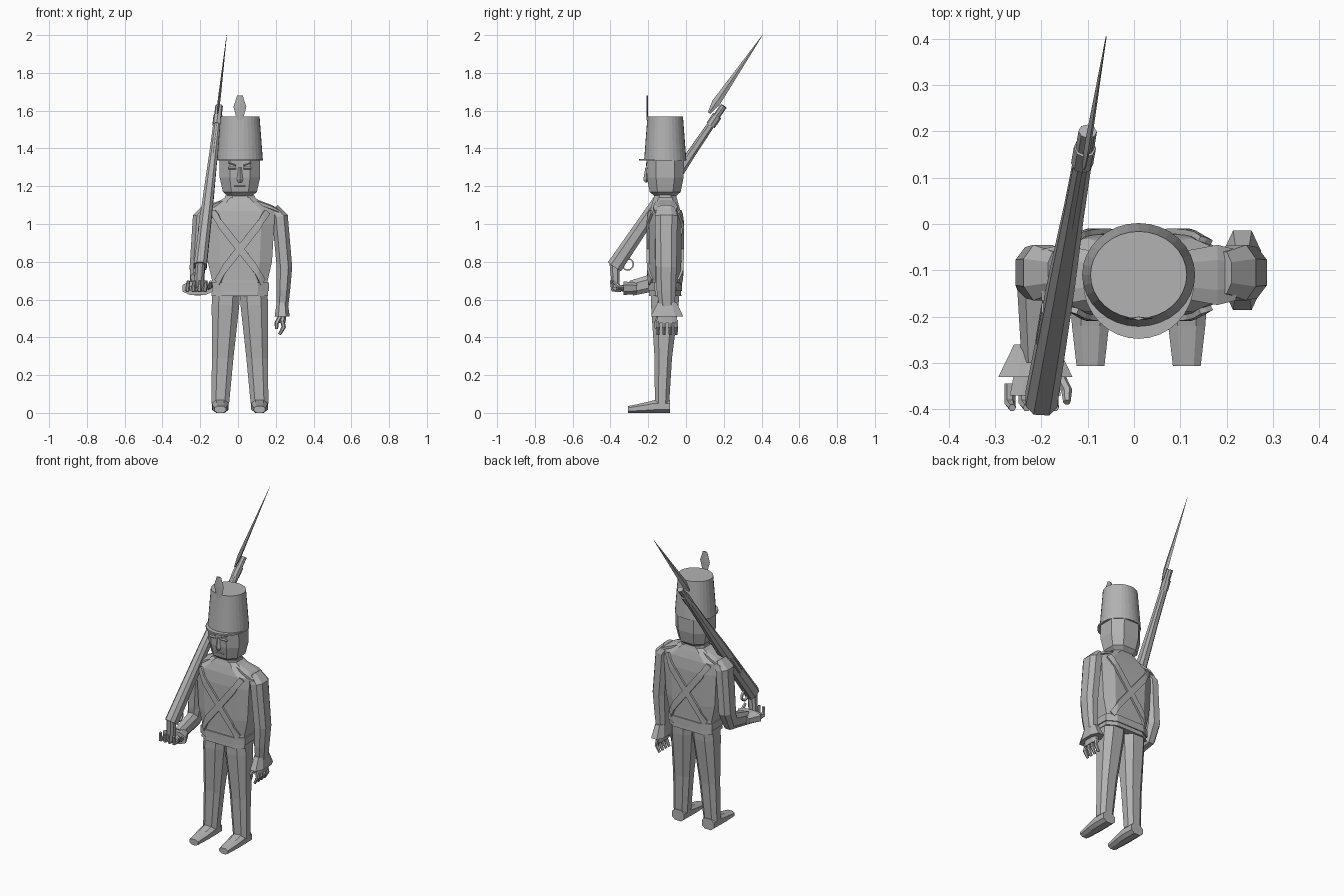
import bpy, bmesh, math
from mathutils import Vector
from mathutils.bvhtree import BVHTree

default_cube = bpy.data.objects.get("Cube")
if default_cube:
    bpy.data.objects.remove(default_cube)

grey = (.45, .45, .45, 1)
material = bpy.data.materials.new("plain grey")
material.use_nodes = True
material.diffuse_color = grey
material.node_tree.nodes["Principled BSDF"].inputs["Base Color"].default_value = grey

X, Y, Z = Vector((1, 0, 0)), Vector((0, 1, 0)), Vector((0, 0, 1))
centre = Vector((.01, -.11, 0))
sides = (("right", -1), ("left", 1))


def add_object(name, bm):
    bmesh.ops.recalc_face_normals(bm, faces=bm.faces)
    mesh = bpy.data.meshes.new(name)
    bm.to_mesh(mesh)
    bm.free()
    mesh.materials.append(material)
    created = bpy.data.objects.new(name, mesh)
    bpy.context.collection.objects.link(created)
    return created


def bridge(bm, first, second):
    """Join two rings of vertices with a band of faces."""
    count = len(first)
    for i in range(count):
        j = (i + 1) % count
        bm.faces.new((first[i], first[j], second[j], second[i]))


def chamfered_square(cut):
    return [(1, -cut), (1, cut), (cut, 1), (-cut, 1), (-1, cut), (-1, -cut), (-cut, -1), (cut, -1)]


def polygon(count):
    angles = [math.tau * i / count for i in range(count)]
    return [(math.cos(angle), math.sin(angle)) for angle in angles]


def loft(name, path, widths, depths, outline=chamfered_square(.5), axis=None):
    """Skin one outline along a path; without an axis the rings follow the path."""
    bm = bmesh.new()
    path = [Vector(point) for point in path]
    rings = []
    for i, point in enumerate(path):
        along = axis or (path[min(i + 1, len(path) - 1)] - path[max(i - 1, 0)]).normalized()
        reference = Y if abs(along.x) > .9 else X
        across = (reference - along * reference.dot(along)).normalized()
        upward = along.cross(across)
        rings.append([bm.verts.new(point + across * u * widths[i] + upward * v * depths[i])
                      for u, v in outline])
    for lower, upper in zip(rings, rings[1:]):
        bridge(bm, lower, upper)
    bm.faces.new(rings[0])
    bm.faces.new(rings[-1])
    return add_object(name, bm)


def column(name, heights, widths, depths, outline=chamfered_square(.5), forward=0):
    """Upright part on the body centre line."""
    path = [centre + Z * height - Y * forward for height in heights]
    return loft(name, path, widths, depths, outline, Z)


def face_bar(name, start, end, thickness):
    """Thin painted-on detail across the face."""
    loft(name, [start, end], [thickness] * 2, [thickness] * 2, polygon(4), X)


def finger(name, root, reach, curl):
    """Two-jointed finger: reach from the knuckle, then curl at the middle joint."""
    knuckle = root + reach
    thick = [.012, .012, .008]
    loft(name, [root, knuckle, knuckle + curl], thick, thick, polygon(6))


def arm(side, shoulder, upper, elbow, forearm, wrist):
    """Sleeve through five joints with a narrow start and a tapered wrist."""
    loft(side + "_sleeve", [shoulder, upper, elbow, forearm, wrist],
         [.025, .042, .041, .036, .03], [.045, .06, .055, .05, .04])


# Hat with a peak and a plume
round_outline = polygon(32)
brim, crown_top = 1.335, 1.57
column("hat_crown", [brim, crown_top], [.122, .104], [.112, .094], round_outline)
column("hat_peak", [brim, brim + .01], [.12] * 2, [.123] * 2, round_outline, .015)
column("hat_plume", [crown_top - .02, 1.62, 1.68], [.015, .034, .015], [.004] * 3, polygon(4), .094)

# Head and face
column("head", [1.145, 1.17, 1.245, brim], [.06, .09, .107, .107], [.055, .082, .097, .1])
column("neck", [1.1, 1.16], [.085, .07], [.062, .052])
column("nose", [1.3, 1.235, 1.22], [.008, .016, .01], [.005, .016, .006], polygon(4), .1)
face_front = centre - Y * .098
face_bar("mouth", face_front + Vector((-.03, .01, 1.2)), face_front + Vector((.03, .01, 1.2)), .004)
for side, sign in sides:
    inner, outer = [face_front + X * sign * reach for reach in (.02, .06)]
    face_bar(side + "_eye", inner + Z * 1.295, outer + Z * 1.295, .007)
    face_bar(side + "_eyebrow", inner + Z * 1.31, outer + Z * 1.325, .005)

# Coat, collar and belt
coat_outline = chamfered_square(.62)
coat = column("coat", [.62, .7, .8, 1, 1.07, 1.115, 1.14], [.15, .147, .17, .182, .185, .115, .08],
              [.085, .082, .085, .087, .08, .068, .06], coat_outline)
column("collar", [1.125, 1.15], [.084, .078], [.064, .058])
column("belt", [.645, .69], [.155] * 2, [.09] * 2, coat_outline)

# Crossed straps laid on the coat, front and back
coat_mesh = bmesh.new()
coat_mesh.from_mesh(coat.data)
coat_surface = BVHTree.FromBMesh(coat_mesh)
coat_mesh.free()
steps = 14
for facing, direction in (("front", -1), ("back", 1)):
    for side, sign in sides:
        bm = bmesh.new()
        shoulder_end = centre + Vector((sign * .16, direction * .11, 1.07))
        waist_end = centre + Vector((-sign * .14, direction * .11, .69))
        half_width = Vector((.015, 0, -sign * .012))
        rows = []
        for i in range(steps + 1):
            middle = shoulder_end.lerp(waist_end, i / steps)
            row = []
            for edge in (-1, 0, 1):
                spot, normal, _, _ = coat_surface.find_nearest(middle + half_width * edge)
                row.append(bm.verts.new(spot + normal * .007))
            rows.append(row)
        for first, second in zip(rows, rows[1:]):
            for j in range(2):
                bm.faces.new((first[j], first[j + 1], second[j + 1], second[j]))
        strap = add_object(f"{side}_strap_{facing}", bm)
        solid = strap.modifiers.new("thickness", "SOLIDIFY")
        solid.thickness, solid.offset = .012, 0

# Trousers, shoes and shoulder pieces
for side, sign in sides:
    hip = centre + Vector((sign * .072, 0, .65))
    ankle = centre + Vector((sign * .104, -.017, .05))
    loft(side + "_trouser_leg", [hip, hip.lerp(ankle, .13), hip.lerp(ankle, .6), ankle],
         [.073, .073, .057, .047], [.075, .073, .046, .038], axis=Z)
    halves = [.034, .034, .027, .018]
    shoe_path = [(ankle.x, y, half) for y, half in zip((-.084, -.165, -.22, -.307), halves)]
    loft(side + "_shoe", shoe_path, [.042, .044, .04, .03], halves, axis=-Y)
    shoulder_path = [centre + Vector((sign * reach, 0, height))
                     for reach, height in ((.09, 1.115), (.17, 1.085), (.21, 1.066))]
    loft(side + "_shoulder_piece", shoulder_path, [.05, .065, .055], [.015, .015, .01], axis=X)

# Left arm hanging at the side
left_wrist = Vector((.234, -.1, .55))
arm("left", (.19, -.105, 1.085), (.222, -.105, 1.04), (.246, -.105, .77), (.24, -.105, .65), left_wrist)
loft("left_cuff", [left_wrist + Z * .035, left_wrist - Z * .04], [.029, .04], [.05, .086], axis=Z)
left_knuckles = left_wrist - Z * .075
loft("left_palm", [left_wrist, left_knuckles], [.022, .018], [.045, .056])
for i in range(4):
    root = left_knuckles + Vector((0, i * .032 - .048, .015))
    finger(f"left_finger_{i + 1}", root, Vector((.008, 0, -.035)), Vector((-.022, 0, -.04)))
finger("left_thumb", left_wrist + Vector((-.01, -.045, -.04)), Vector((-.02, -.013, -.035)), Z * -.03)

# Right arm bent forward, hand cupped under the musket
right_wrist = Vector((-.213, -.29, .66))
arm("right", (-.165, -.105, 1.085), (-.197, -.105, 1.04), (-.215, -.105, .77), (-.216, -.13, .7), right_wrist)
loft("right_cuff", [right_wrist + Y * .03, right_wrist - Y * .04], [.046, .08], [.03, .036], axis=-Y)
loft("right_palm", [right_wrist, right_wrist - Y * .08], [.04, .055], [.018, .015])
for i in range(4):
    root = right_wrist + Vector((i * .031 - .055, -.055, -.01))
    finger(f"right_finger_{i + 1}", root, Y * -.042, Vector((.005, -.01, .05)))
finger("right_thumb", right_wrist + Vector((.048, -.03, 0)), Vector((.02, -.04, .01)), Vector((0, -.025, .025)))

# Musket: butt, stock and barrel share one line
stock_end, muzzle = Vector((-.2, -.378, .775)), Vector((-.1, .2, 1.625))
at = stock_end.lerp
behind = Vector((0, -.01, .008))
loft("musket_butt", [(-.208, -.372, .66), stock_end + Z * .025], [.026, .024], [.02, .028], axis=Z)
loft("musket_stock", [stock_end, at(muzzle, .45), at(muzzle, .7), at(muzzle, .92)],
     [.034, .028, .022, .019], [.042, .034, .023, .019])
loft("musket_barrel", [at(muzzle, .35) + behind, muzzle], [.02] * 2, [.018] * 2, polygon(8))
loft("musket_lock", [at(muzzle, .22) - X * .02, at(muzzle, .34) - X * .02], [.014] * 2, [.018] * 2)

# Trigger guard ring under the stock
bm = bmesh.new()
guard_centre = at(muzzle, .06) + Vector((0, .035, -.04))
rings = []
for u, v in polygon(12):
    spoke = Y * u + Z * v
    rings.append([bm.verts.new(guard_centre + spoke * radius + X * shift)
                  for radius, shift in ((.034, -.007), (.034, .007), (.026, .007), (.026, -.007))])
for i, ring in enumerate(rings):
    bridge(bm, rings[i - 1], ring)
add_object("trigger_guard", bm)

# Bayonet beside the muzzle
blade_root, blade_tip = Vector((-.108, .122, 1.588)), Vector((-.06, .405, 2))
loft("bayonet_socket", [at(muzzle, .88), at(muzzle, .94)], [.024] * 2, [.026] * 2, polygon(8))
loft("bayonet_blade", [blade_root, blade_root.lerp(blade_tip, .13), blade_root.lerp(blade_tip, .22), blade_tip],
     [.004, .007, .007, .001], [.008, .022, .02, .001], polygon(4))
